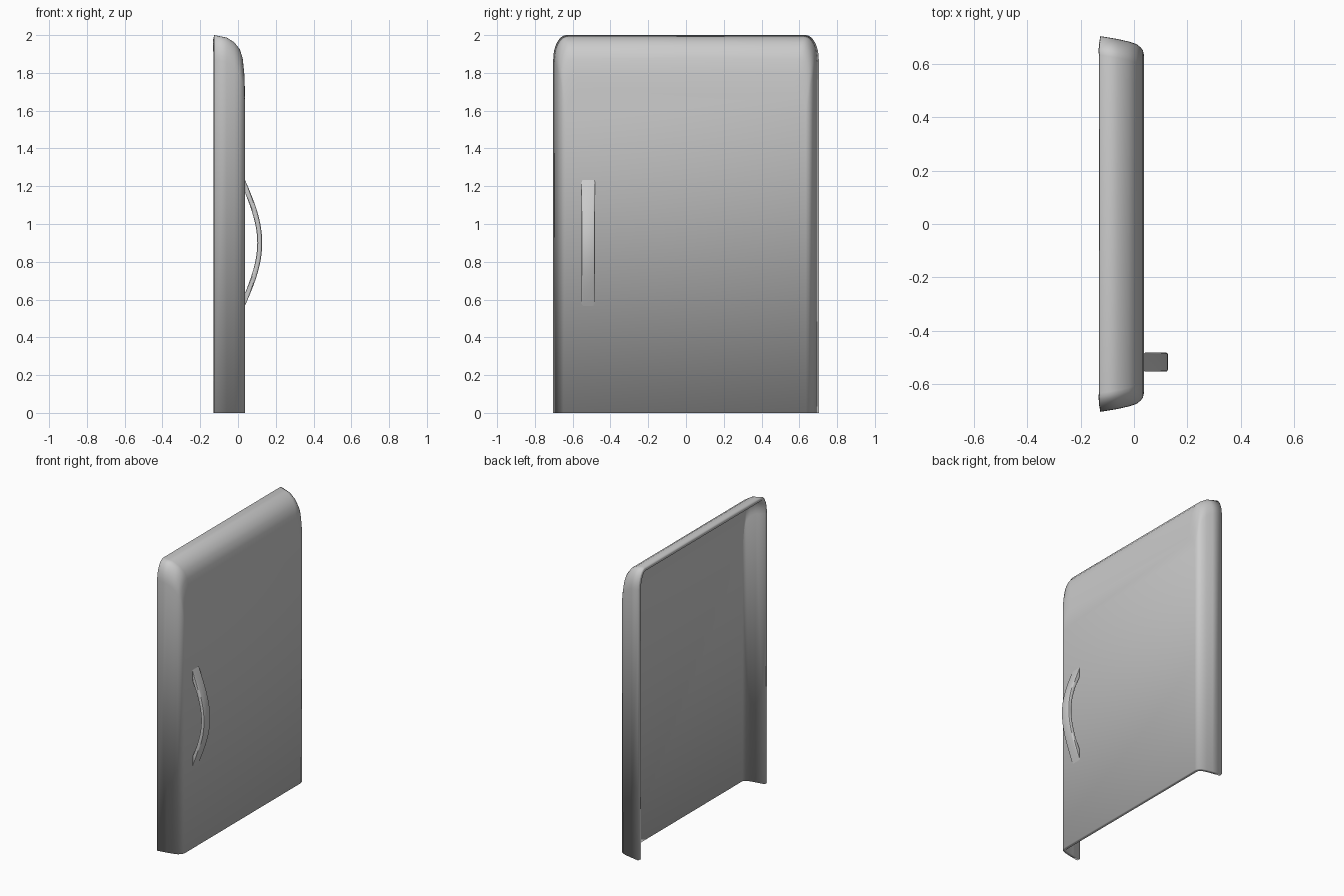
import bpy, bmesh, math

if "Cube" in bpy.data.objects:
    bpy.data.objects.remove(bpy.data.objects["Cube"])


def finish(name, bm):
    me = bpy.data.meshes.new(name)
    bm.to_mesh(me)
    bm.free()
    ob = bpy.data.objects.new(name, me)
    bpy.context.collection.objects.link(ob)
    bpy.ops.object.select_all(action='DESELECT')
    ob.select_set(True)
    bpy.context.view_layer.objects.active = ob
    bpy.ops.object.shade_smooth_by_angle(angle=math.radians(40))
    return ob


def bridge(bm, a, b, closed=False):
    n = len(a)
    for i in range(n if closed else n - 1):
        j = (i + 1) % n
        bm.faces.new((a[i], a[j], b[j], b[i]))


# Door panel: arch-shaped rings (x, half width, top height) from back rim to front
RINGS = [(-0.126, 0.703, 2.0), (-0.06, 0.692, 1.987), (-0.02, 0.683, 1.962),
         (0.01, 0.673, 1.925), (0.025, 0.661, 1.875), (0.033, 0.65, 1.80),
         (0.037, 0.635, 1.70)]
RY, RZ, SEG = 0.07, 0.13, 8


def arch(bm, x, w, top):
    pts = [(-w, 0)]
    for side in (-1, 1):
        for k in range(SEG + 1):
            a = math.pi / 2 * k / SEG
            if side == 1:
                a = math.pi / 2 - a
            pts.append((side * (w - RY + RY * math.cos(a)),
                        top - RZ + RZ * math.sin(a)))
    pts.append((w, 0))
    return [bm.verts.new((x, y, z)) for y, z in pts]


bm = bmesh.new()
rings = [arch(bm, *r) for r in RINGS]
for a, b in zip(rings, rings[1:]):
    bridge(bm, a, b)
cap = bm.faces.new(rings[-1])
bmesh.ops.recalc_face_normals(bm, faces=bm.faces)
cap.normal_update()
if cap.normal.x < 0:
    bmesh.ops.reverse_faces(bm, faces=bm.faces)
door = finish("door_panel", bm)
shell = door.modifiers.new("thickness", 'SOLIDIFY')
shell.thickness = 0.025
shell.offset = -1

# Handle: bowed strip with rounded ends and softened edges
N, HALF_W, YC, ZC = 40, 0.036, -0.517, 0.9
bm = bmesh.new()
sections = []
for i in range(N + 1):
    t = -math.cos(math.pi * i / N)
    bow = math.cos(t * math.pi / 2)
    zo, xo = 0.34 * t, 0.034 + 0.094 * bow
    zi, xi = 0.275 * t, 0.034 + 0.068 * bow
    d = min(1, (0.34 - abs(zo)) / 0.025)
    w = HALF_W - 0.02 * (1 - math.sqrt(1 - (1 - d) ** 2))
    e = min(0.009, (xo - xi) * 0.35)
    sec = []
    for s in (1, -1):
        half = [(xo, zo, w - 0.01), (xo - e * 0.3, zo, w - 0.003), (xo - e, zo, w),
                (xi + e, zi, w), (xi + e * 0.3, zi, w - 0.003), (xi, zi, w - 0.01)]
        if s == -1:
            half.reverse()
        sec += [bm.verts.new((x, YC + s * v, ZC + z)) for x, z, v in half]
    sections.append(sec)
for a, b in zip(sections, sections[1:]):
    bridge(bm, a, b, True)
bm.faces.new(sections[0])
bm.faces.new(sections[-1])
bmesh.ops.recalc_face_normals(bm, faces=bm.faces)
finish("handle", bm)
